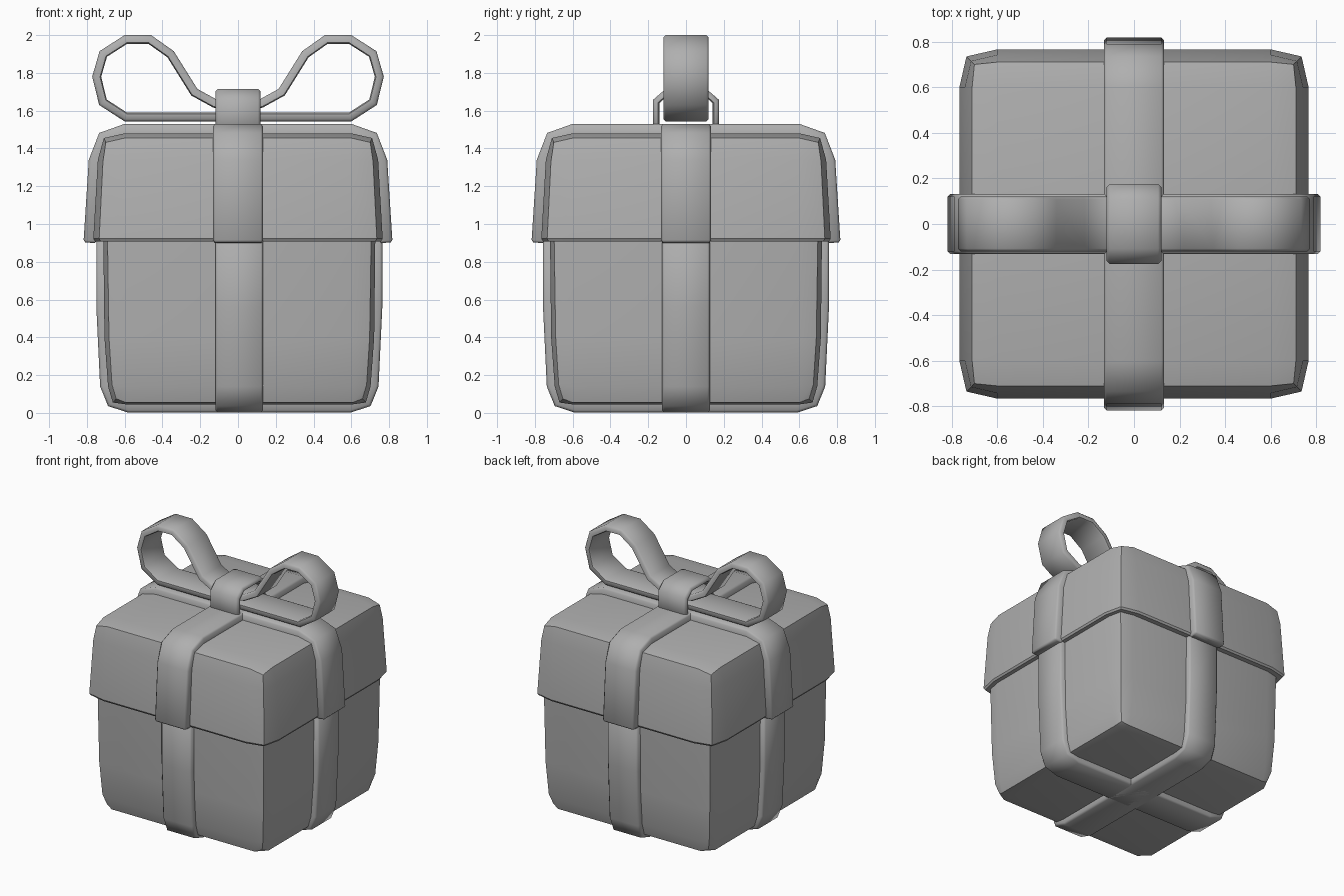
import bpy, bmesh
from mathutils import Vector

if "Cube" in bpy.data.objects:
    bpy.data.objects.remove(bpy.data.objects["Cube"])

grey = bpy.data.materials.new("mid_grey")
grey.diffuse_color = (.43, .43, .43, 1)
grey.use_nodes = True
grey.node_tree.nodes["Principled BSDF"].inputs["Base Color"].default_value = grey.diffuse_color


def finish(name, bm, angle, shift_x):
    bmesh.ops.recalc_face_normals(bm, faces=bm.faces[:])
    bmesh.ops.translate(bm, verts=bm.verts[:], vec=(shift_x, 0, 0))
    me = bpy.data.meshes.new(name)
    bm.to_mesh(me)
    bm.free()
    me.materials.append(grey)
    ob = bpy.data.objects.new(name, me)
    bpy.context.collection.objects.link(ob)
    bpy.ops.object.select_all(action='DESELECT')
    ob.select_set(True)
    bpy.context.view_layer.objects.active = ob
    bpy.ops.object.shade_smooth_by_angle(angle=angle)


def rot(x, y, k):
    for _ in range(k):
        x, y = -y, x
    return x, y


def puffy_box(name, levels, cap_z, shift_x=0, f=0.6):
    """Square box with bowed sides. levels: (side, corner, side z, corner z)."""
    bm = bmesh.new()
    rings = []
    for s, c, zs, zc in levels:
        ring = []
        for k in range(4):
            for x, y, z in ((s, -f, zs), (s, f, zs), (c, c, zc)):
                ring.append(bm.verts.new((*rot(x, y, k), z)))
        rings.append(ring)
    for a, b in zip(rings, rings[1:]):
        for i in range(12):
            j = (i + 1) % 12
            bm.faces.new((a[i], a[j], b[j], b[i]))
    # puffed cap at the first level, flat closing face at the last
    r = rings[0]
    q = [bm.verts.new((*rot(f, f, k), cap_z)) for k in range(4)]
    for k in range(4):
        i = 3 * k
        bm.faces.new((r[i + 1], r[i + 2], r[(i + 3) % 12], q[k]))
        bm.faces.new((r[i], r[i + 1], q[k], q[k - 1]))
    bm.faces.new(q)
    bm.faces.new(rings[-1])
    finish(name, bm, .55, shift_x)


def strip(name, pts, w, t, closed=False, along_y=False, b=0.012, shift_x=0):
    """Ribbon swept along a counter-clockwise outline, edges and ends chamfered."""
    pts = [Vector(p) for p in pts]
    if not closed:  # extra points for the chamfered ends
        pts.insert(1, pts[0] + (pts[1] - pts[0]).normalized() * b)
        pts.insert(-1, pts[-1] + (pts[-2] - pts[-1]).normalized() * b)
    n = len(pts)
    bm = bmesh.new()
    rings = []
    for i, p in enumerate(pts):
        end = not closed and i in (0, n - 1)
        d0 = (p - pts[i - 1]).normalized() if closed or i else (pts[1] - p).normalized()
        d1 = (pts[(i + 1) % n] - p).normalized() if closed or i < n - 1 else d0
        n0, n1 = Vector((-d0.y, d0.x)), Vector((-d1.y, d1.x))
        m = (n0 + n1) / (1 + n0.dot(n1))
        e = b * .8 if end else 0
        lo, hi, ww = e, t - e, w - e
        section = [(lo, -w + b), (lo, w - b), (max(b, lo), ww), (min(t - b * .5, hi), ww),
                   (hi, w - b), (hi, -w + b), (min(t - b * .5, hi), -ww), (max(b, lo), -ww)]
        ring = []
        for d, v in section:
            o = p + m * d
            ring.append(bm.verts.new((-v, o.x, o.y) if along_y else (o.x, v, o.y)))
        rings.append(ring)
    for i in range(n if closed else n - 1):
        a, c = rings[i], rings[(i + 1) % n]
        for j in range(8):
            k = (j + 1) % 8
            bm.faces.new((a[j], a[k], c[k], c[j]))
    if not closed:
        bm.faces.new(rings[0])
        bm.faces.new(rings[-1])
    finish(name, bm, .9, shift_x)


def mirror(half):
    """Continue a +x half outline onto -x."""
    return half + [(-u, z) for u, z in reversed(half) if u > 1e-6]


# Box body and lid
puffy_box("box_body", [(.67, .652, .055, .075), (.695, .674, .14, .15),
                       (.714, .69, .4, .4), (.72, .698, .93, .93)], .045, .007)
puffy_box("box_lid", [(.71, .70, 1.455, 1.432), (.742, .715, 1.34, 1.33),
                      (.766, .735, .922, .922), (.757, .727, .908, .908)], 1.48)

# Crossing ribbons on the body and lid
body_half = [(.59, .002), (.695, .036), (.737, .14), (.757, .56), (.757, .93)]
body_path = [(-u, z) for u, z in reversed(body_half)] + body_half
lid_path = mirror([(.818, .903), (.79, 1.34), (.735, 1.482), (.6, 1.53)])
for label, along_y in (("side", False), ("front", True)):
    strip(label + "_body_ribbon", body_path, .126, .07, along_y=along_y, shift_x=.007)
    strip(label + "_lid_ribbon", lid_path, .132, .07, along_y=along_y)

# Bow loops
strip("bow", mirror([(.6, 1.543), (.735, 1.63), (.772, 1.78), (.733, 1.915), (.6, 2.0),
                     (.46, 2.0), (.34, 1.915), (.215, 1.715), (.115, 1.66), (0, 1.64)]),
      .12, .046, closed=True)

# Knot over the middle of the bow
strip("bow_knot", mirror([(.175, 1.51), (.175, 1.657), (.108, 1.715)]),
      .12, .035, along_y=True, b=.014)
